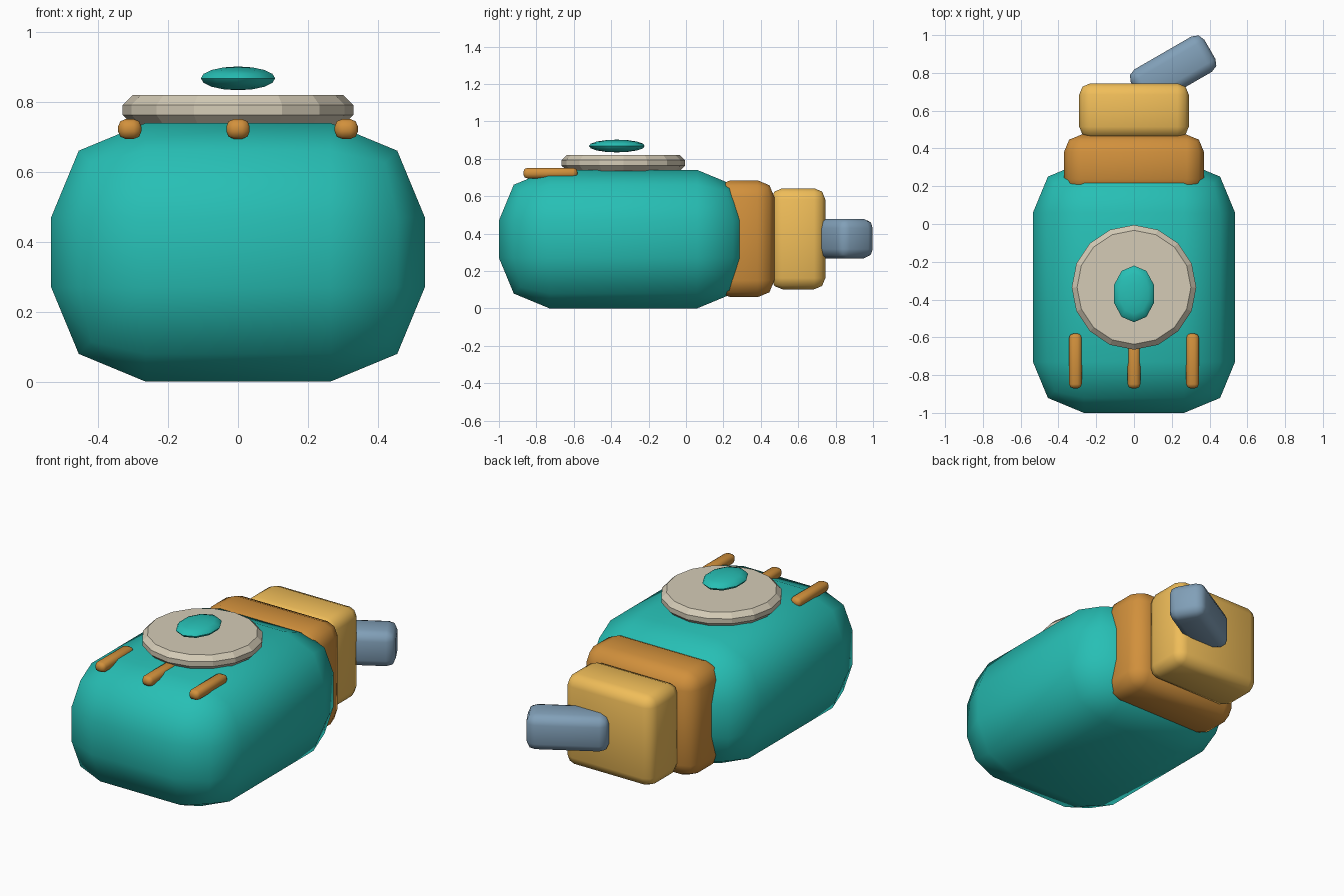
import bpy
from math import radians

if "Cube" in bpy.data.objects:
    bpy.data.objects.remove(bpy.data.objects["Cube"])


def material(name, rgb):
    m = bpy.data.materials.new(name)
    m.diffuse_color = (*rgb, 1)
    m.use_nodes = True
    m.node_tree.nodes["Principled BSDF"].inputs["Base Color"].default_value = m.diffuse_color
    return m


TEAL = material("teal", (0.02, 0.52, 0.46))
ORANGE = material("orange", (0.64, 0.28, 0.045))
YELLOW = material("yellow", (0.87, 0.51, 0.10))
CREAM = material("cream", (0.66, 0.60, 0.47))
BLUE = material("blue_grey", (0.22, 0.35, 0.48))


def finish(name, mat, bevel=0, segments=2, smooth=True):
    """Name, colour, bevel and shade the active object."""
    ob = bpy.context.object
    ob.name = name
    ob.data.materials.append(mat)
    bpy.ops.object.transform_apply(location=False, rotation=False, scale=True)
    if bevel:
        mod = ob.modifiers.new("bevel", 'BEVEL')
        mod.width = bevel
        mod.segments = segments
        mod.limit_method = 'ANGLE'
        mod.angle_limit = radians(40)
        bpy.ops.object.modifier_apply(modifier=mod.name)
    if smooth:
        bpy.ops.object.shade_smooth_by_angle(angle=radians(50))
    return ob


def rounded_box(name, loc, size, bevel, mat, segments=2, turn=0):
    bpy.ops.mesh.primitive_cube_add(size=1, location=loc, rotation=(0, 0, radians(turn)))
    bpy.context.object.scale = size
    return finish(name, mat, bevel, segments)


# Main body
rounded_box("body", (0, -0.335, 0.37), (1.07, 1.33, 0.74), 0.27, TEAL)

# Stepped rear: collar, block and angled end
rounded_box("collar", (0, 0.31, 0.372), (0.74, 0.325, 0.625), 0.09, ORANGE)
rounded_box("rear_block", (0, 0.60, 0.372), (0.58, 0.29, 0.54), 0.06, YELLOW)
rounded_box("angled_end", (0.207, 0.812, 0.373), (0.45, 0.216, 0.212), 0.05, BLUE, turn=30)

# Faceted disc on top
bpy.ops.mesh.primitive_cylinder_add(vertices=16, radius=0.33, depth=0.085,
                                    location=(0, -0.335, 0.7775))
finish("top_disc", CREAM, 0.028, 1, smooth=False)

# Flattened knob above the disc
bpy.ops.mesh.primitive_uv_sphere_add(segments=10, ring_count=8, radius=1,
                                     location=(0, -0.37, 0.868), rotation=(0, 0, 0))
bpy.context.object.scale = (0.112, 0.15, 0.034)
finish("knob", TEAL)

# Three pegs along the front of the top
for side, x in (("left", -0.31), ("middle", 0), ("right", 0.31)):
    rounded_box(f"peg_{side}", (x, -0.725, 0.723), (0.067, 0.29, 0.057), 0.022, ORANGE)
